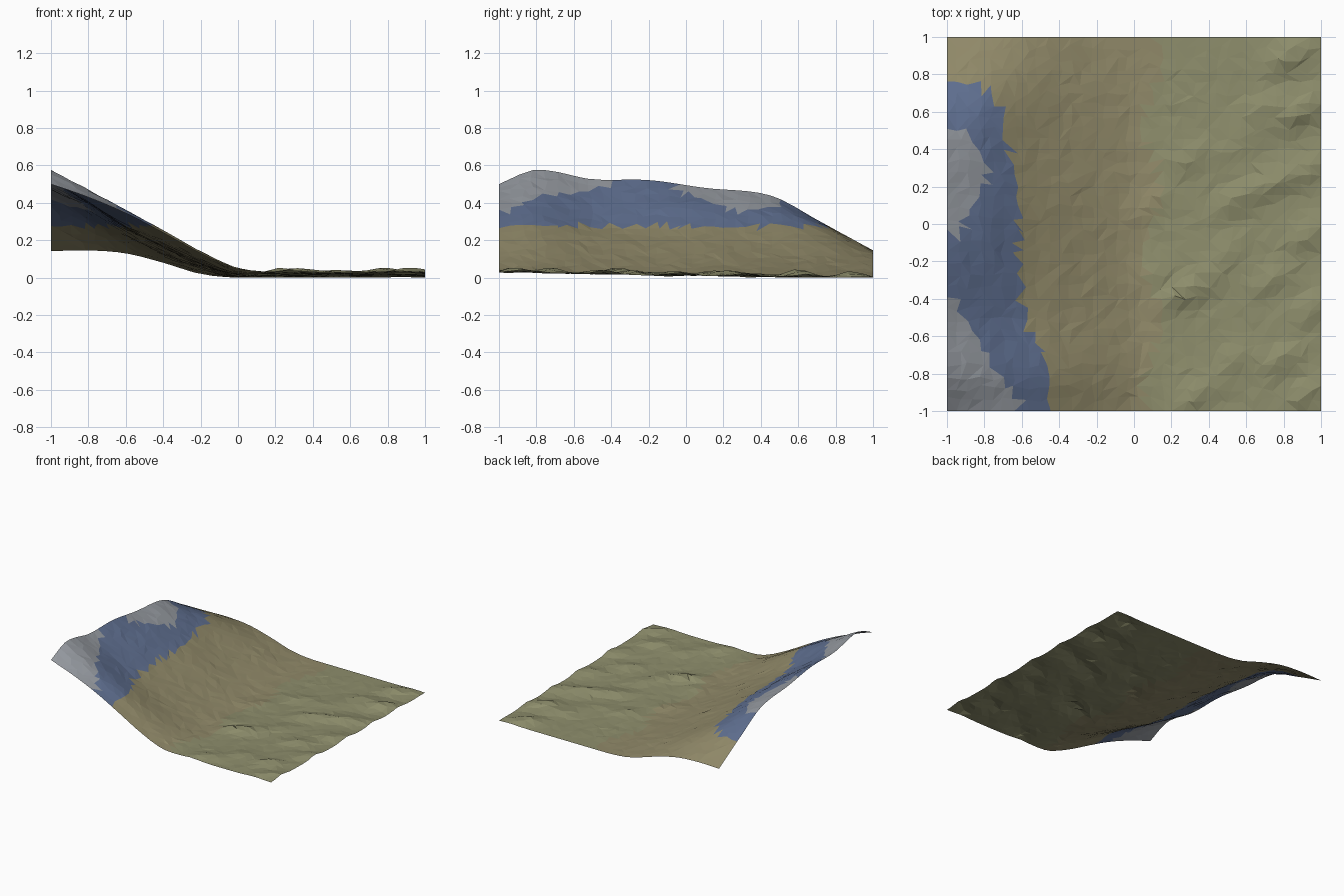
import bpy, bmesh, math, random

if "Cube" in bpy.data.objects:
    bpy.data.objects.remove(bpy.data.objects["Cube"])

random.seed(4)
N = 33  # cells per side

# Hillside heights: rows along y, columns along x
XS = [-1, -.8, -.6, -.4, -.2, 0, .2]
YS = [-1, -.8, -.5, -.2, .1, .45, .7, 1]
ROWS = [
    [.500, .430, .345, .240, .130, .045, .028],
    [.577, .470, .360, .250, .140, .050, .026],
    [.526, .405, .285, .190, .100, .026, .020],
    [.522, .400, .268, .170, .080, .016, .014],
    [.480, .385, .262, .160, .070, .010, .010],
    [.440, .345, .230, .130, .055, .005, .006],
    [.310, .285, .210, .120, .048, .002, .003],
    [.142, .146, .130, .080, .020, .000, .000],
]
# Low mounds on the plain: x, y, height
MOUNDS = [(.25, -.38, .034), (.38, -.30, .018), (.33, -.92, .025), (.55, -.72, .016),
          (.80, -.72, .028), (.92, -.90, .028), (.55, .13, .028), (.75, .22, .030),
          (.10, .10, .016), (.28, .35, .018), (.70, .62, .026), (.88, .60, .045),
          (.82, .88, .035), (.55, .42, .015), (.72, -.30, .022), (.93, -.05, .026),
          (.50, -.15, .018), (.95, .30, .020), (.95, -.45, .025), (.12, -.25, .014)]


def spline(ks, vs, t):
    """Smooth interpolation through uneven knots."""
    n = len(ks)
    t = min(max(t, ks[0]), ks[-1])
    i = 0
    while i < n - 2 and t > ks[i + 1]:
        i += 1

    def slope(j):
        a, b = max(j - 1, 0), min(j + 1, n - 1)
        return (vs[b] - vs[a]) / (ks[b] - ks[a])
    h = ks[i + 1] - ks[i]
    u = (t - ks[i]) / h
    return ((2*u**3 - 3*u**2 + 1) * vs[i] + (u**3 - 2*u**2 + u) * h * slope(i)
            + (3*u**2 - 2*u**3) * vs[i + 1] + (u**3 - u**2) * h * slope(i + 1))


def height(x, y):
    z = spline(YS, [spline(XS, r, x) for r in ROWS], y)
    for mx, my, h in MOUNDS:
        dx, dy = x - mx, y - my
        along, across = .85*dx + .53*dy, .85*dy - .53*dx
        z += h * math.exp(-(along / .13)**2 - (across / .065)**2)
    return max(z, 0)


def material(name, rgb):
    m = bpy.data.materials.new(name)
    m.diffuse_color = (*rgb, 1)
    m.use_nodes = True
    m.node_tree.nodes["Principled BSDF"].inputs["Base Color"].default_value = m.diffuse_color
    return m


def zone(x, y, z):
    """Material index: grass, earth, blue rock, grey rock."""
    if z > .275:
        front_cap = y < -.38 and x < -.98 + .62 * (-.38 - y)
        back_cap = -.06 < y < .5 and x < -.78 - .45 * abs(y - .27)
        return 3 if front_cap or back_cap else 2
    return 0 if x > .1 + .05 * math.sin(9 * y) else 1


# Irregular triangulated terrain sheet
bm = bmesh.new()
step = 2 / N
grid = []
for j in range(N + 1):
    row = []
    for i in range(N + 1):
        x, y = -1 + i * step, -1 + j * step
        if 0 < i < N:
            x += random.uniform(-.3, .3) * step
        if 0 < j < N:
            y += random.uniform(-.3, .3) * step
        z = height(x, y)
        if 0 < i < N and 0 < j < N:
            z = max(z + random.uniform(-.003, .003), 0)
        row.append(bm.verts.new((x, y, z)))
    grid.append(row)

for j in range(N):
    for i in range(N):
        a, b = grid[j][i], grid[j][i + 1]
        c, d = grid[j + 1][i + 1], grid[j + 1][i]
        tris = [(a, b, c), (a, c, d)] if random.random() < .5 else [(a, b, d), (b, c, d)]
        for t in tris:
            f = bm.faces.new(t)
            f.material_index = zone(*f.calc_center_median())

mesh = bpy.data.meshes.new("terrain")
bm.to_mesh(mesh)
bm.free()
for name, rgb in [("grass", (.27, .27, .15)), ("earth", (.28, .25, .14)),
                  ("blue_rock", (.115, .16, .28)), ("grey_rock", (.30, .32, .35))]:
    mesh.materials.append(material(name, rgb))
terrain = bpy.data.objects.new("terrain", mesh)
bpy.context.collection.objects.link(terrain)
